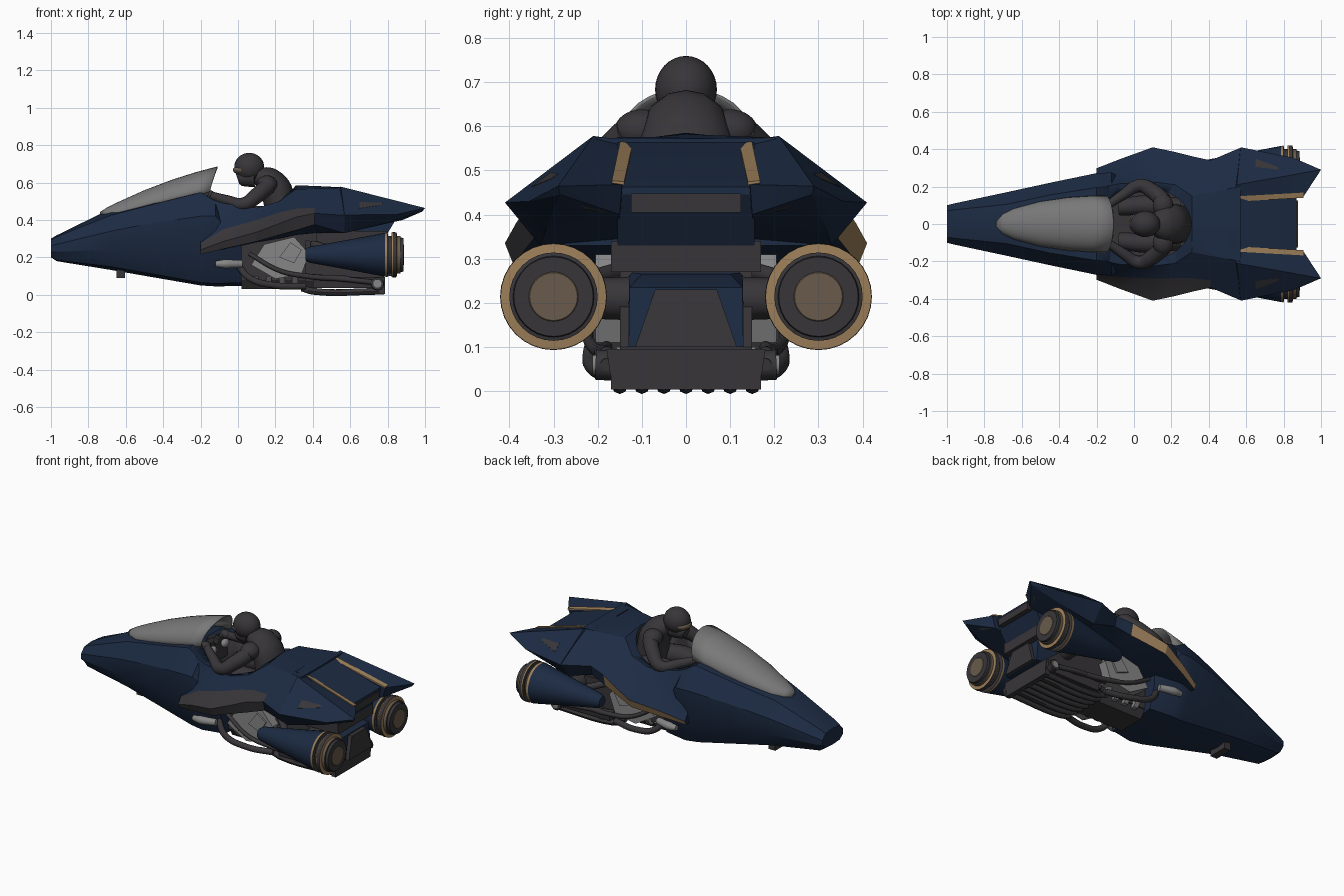
import bpy, bmesh, math

if "Cube" in bpy.data.objects:
    bpy.data.objects.remove(bpy.data.objects["Cube"])


def mat(name, c):
    m = bpy.data.materials.new(name)
    m.diffuse_color = (*c, 1)
    m.use_nodes = True
    m.node_tree.nodes["Principled BSDF"].inputs["Base Color"].default_value = m.diffuse_color
    return m


BLUE = mat("navy_paint", (0.0115, 0.0235, 0.055))
DARK = mat("charcoal", (0.039, 0.036, 0.040))
GOLD = mat("tan_gold", (0.33, 0.21, 0.10))
BROWN = mat("dull_brown", (0.14, 0.105, 0.07))
GLASS = mat("grey_canopy", (0.19, 0.19, 0.19))
STEEL = mat("light_steel", (0.24, 0.24, 0.24))


def finish(o, angle=30):
    bpy.ops.object.select_all(action='DESELECT')
    o.select_set(True)
    bpy.context.view_layer.objects.active = o
    bpy.ops.object.shade_smooth_by_angle(angle=math.radians(angle))
    return o


def from_bm(name, bm, mats, angle=30):
    bmesh.ops.recalc_face_normals(bm, faces=bm.faces)
    me = bpy.data.meshes.new(name)
    bm.to_mesh(me)
    bm.free()
    for m in mats:
        me.materials.append(m)
    o = bpy.data.objects.new(name, me)
    bpy.context.collection.objects.link(o)
    return finish(o, angle)


def loft(name, rings, mats, rule=None, caps=True, closed=True, angle=30):
    """Skin a list of equal-length rings; rule(ring, side) picks the colour."""
    bm = bmesh.new()
    vs = [[bm.verts.new(p) for p in r] for r in rings]
    n = len(rings[0])
    for i in range(len(rings) - 1):
        for j in range(n if closed else n - 1):
            k = (j + 1) % n
            f = bm.faces.new((vs[i][j], vs[i][k], vs[i + 1][k], vs[i + 1][j]))
            f.material_index = rule(i, j) if rule else 0
    if caps:
        bm.faces.new(vs[0])
        f = bm.faces.new(vs[-1])
        f.material_index = rule(len(rings) - 1, 0) if rule else 0
    return from_bm(name, bm, mats, angle)


def section(x, half):
    """Half outline from top centre to bottom centre, mirrored in y."""
    return [(x, y, z) for y, z in half] + [(x, -y, z) for y, z in half[-2:0:-1]]


def solid(name, pts, m, angle=20):
    bm = bmesh.new()
    for p in pts:
        bm.verts.new(p)
    bmesh.ops.convex_hull(bm, input=bm.verts)
    return from_bm(name, bm, [m], angle)


def box(name, x, y, z, m, taper=1.0, low=1.0):
    yc, yh = (y[0] + y[1]) / 2, (y[1] - y[0]) / 2
    return solid(name, [(a, yc + s * yh * (taper if c == z[1] else low), c)
                        for a in x for s in (1, -1) for c in z], m)


def lathe(name, profile, y, z, mats, idx, seg=32):
    rings = [[(x, y + r * math.cos(t * math.tau / seg), z + r * math.sin(t * math.tau / seg))
              for t in range(seg)] for x, r in profile]
    return loft(name, rings, mats, lambda i, j: idx[min(i, len(idx) - 1)])


def tube(name, pts, m, res=4):
    """Tapered tube through (x, y, z, radius) points."""
    cu = bpy.data.curves.new(name, 'CURVE')
    cu.dimensions, cu.bevel_depth, cu.bevel_resolution = '3D', 1.0, res
    cu.use_fill_caps, cu.resolution_u = True, 6
    sp = cu.splines.new('BEZIER')
    sp.bezier_points.add(len(pts) - 1)
    for b, (x, y, z, r) in zip(sp.bezier_points, pts):
        b.co, b.radius = (x, y, z), r
        b.handle_left_type = b.handle_right_type = 'AUTO'
    cu.materials.append(m)
    o = bpy.data.objects.new(name, cu)
    bpy.context.collection.objects.link(o)
    bpy.ops.object.select_all(action='DESELECT')
    o.select_set(True)
    bpy.context.view_layer.objects.active = o
    bpy.ops.object.convert(target='MESH')
    return finish(bpy.context.view_layer.objects.active, 45)


def ball(name, loc, scale, m):
    bpy.ops.mesh.primitive_uv_sphere_add(segments=24, ring_count=16, radius=1, location=loc)
    o = bpy.context.object
    o.name, o.scale = name, scale
    o.data.materials.append(m)
    return finish(o, 60)


# --- front hull, and upper body with side wings ---
F = [(-1.0, [(0, .30), (.07, .293), (.10, .26), (.10, .23), (.07, .205), (0, .20)]),
     (-.97, [(0, .318), (.075, .31), (.108, .27), (.108, .23), (.08, .185), (0, .18)]),
     (-.68, [(0, .46), (.105, .425), (.17, .34), (.168, .24), (.11, .15), (0, .133)]),
     (-.45, [(0, .505), (.155, .485), (.22, .385), (.218, .25), (.14, .11), (0, .093)]),
     (-.20, [(0, .55), (.195, .548), (.272, .42), (.268, .24), (.17, .065), (0, .05)]),
     (-.12, [(0, .50), (.20, .50), (.275, .42), (.262, .22), (.18, .06), (0, .045)]),
     (.02, [(0, .30), (.15, .30), (.20, .27), (.20, .20), (.16, .065), (0, .047)])]
U = [(-.20, [(0, .53), (.19, .53), (.272, .275), (.298, .24), (.285, .215), (.10, .22)]),
     (-.08, [(0, .48), (.215, .49), (.283, .35), (.345, .285), (.33, .245), (.10, .24)]),
     (.10, [(0, .46), (.225, .465), (.292, .40), (.41, .335), (.39, .285), (.15, .28)]),
     (.22, [(0, .50), (.21, .50), (.29, .44), (.385, .38), (.365, .32), (.15, .30)]),
     (.31, [(0, .585), (.15, .565), (.29, .46), (.362, .415), (.345, .345), (.15, .32)]),
     (.41, [(0, .582), (.17, .567), (.30, .465), (.34, .435), (.325, .375), (.15, .33)]),
     (.57, [(0, .572), (.20, .574), (.31, .50), (.408, .425), (.33, .33), (.15, .33)])]
front_hull = loft("front_hull", [section(x, h) for x, h in F], [BLUE, DARK])
# one wing has a gold lower lip, the other a dark worn panel
upper = loft("upper_body", [section(x, h + [(0, h[-1][1])]) for x, h in U], [BLUE, DARK, GOLD],
             lambda i, j: {3: 2 if i < 4 else 0, 8: 1, 9: 1}.get(j, 0) if i < 5 else 0)

# --- cockpit opening ---
rim = [(.055 + .25 * math.cos(a * math.tau / 40), .195 * math.sin(a * math.tau / 40)) for a in range(40)]
cutter = loft("cockpit_cutter", [[(x, y, z) for x, y in rim] for z in (.36, .9)],
              [BLUE, DARK], lambda i, j: 1)
for p in cutter.data.polygons:
    p.material_index = 1
for o in (front_hull, upper):
    md = o.modifiers.new("cockpit", 'BOOLEAN')
    md.operation, md.object, md.solver = 'DIFFERENCE', cutter, 'EXACT'
    bpy.context.view_layer.objects.active = o
    bpy.ops.object.modifier_apply(modifier=md.name)
bpy.data.objects.remove(cutter)
loft("cockpit_floor", [[(x, y, z) for x, y in rim] for z in (.345, .365)], [DARK])

# --- canopy ---
C = [(-.735, .01, .425, .44), (-.70, .05, .43, .462), (-.64, .08, .43, .492), (-.5, .118, .465, .555),
     (-.35, .14, .50, .612), (-.22, .148, .53, .653), (-.15, .148, .55, .682)]
arc = [math.pi * k / 16 for k in range(17)]
canopy = loft("canopy", [[(x + (.04 * math.sin(a) if x > -.2 else 0), w * math.cos(a),
                           b + (t - b) * math.sin(a) ** .8) for a in arc] for x, w, b, t in C],
              [GLASS, DARK], caps=False, closed=False, angle=50)
sol = canopy.modifiers.new("thickness", 'SOLIDIFY')
sol.thickness, sol.offset, sol.material_offset = .008, 0, 0

# --- rear deck ---
solid("tail_deck", [(x, s * .155, z) for s in (1, -1) for x, z in
                    ((.5, .575), (.55, .57), (.87, .462), (.87, .445), (.8, .33), (.5, .33))], BLUE)
box("tail_slot", (.8, .876), (-.125, .125), (.405, .447), DARK)
box("tail_underside", (.42, .80), (-.17, .17), (.27, .34), DARK)


def fin_z(x, y):
    return .578 - .1285 * (x - .55) - .752 * (y - .21)


for s, side in ((1, "left"), (-1, "right")):
    # --- tail fins ---
    solid(side + "_tail_fin", [(x, s * y, z) for x, y, z in (
        (.52, .12, .564), (.55, .21, .578), (.57, .41, .427), (.57, .33, .33), (.54, .15, .34),
        (.905, .145, .468), (.88, .15, .40), (1, .29, .464), (.985, .285, .445), (.85, .355, .43),
        (.80, .31, .385))], BLUE)
    solid(side + "_fin_stripe", [(x, s * y, z + d) for d in (0, .007) for x, y, z in (
        (.55, .120, .558), (.55, .148, .564), (.905, .140, .467), (.905, .168, .470))], GOLD)
    solid(side + "_fin_vent", [(x, s * y, fin_z(x, y) + d) for d in (-.004, .003)
                               for x, y in ((.65, .35), (.65, .305), (.775, .29), (.77, .305))], DARK)
    solid(side + "_fin_outlet", [(x, s * y, z) for x, y, z in (
        (.89, .16, .437), (.945, .245, .44), (.882, .16, .402), (.905, .23, .412), (.93, .245, .425),
        (.85, .17, .41))], DARK)

    # --- engine pods ---
    lathe(side + "_engine_pod", [(.36, .03), (.38, .042), (.60, .082), (.785, .117), (.80, .119),
                                 (.803, .10), (.82, .10), (.822, .119), (.828, .121), (.848, .12), (.85, .10),
                                 (.868, .10), (.87, .092), (.886, .09), (.886, .056), (.888, .054)],
          s * .30, .214, [BLUE, DARK, GOLD, BROWN],
          [0, 0, 0, 2, 1, 1, 1, 2, 1, 2, 3, 1, 1, 1, 3, 3])
    tube(side + "_pod_strut", [(.62, s * .1, .21, .05), (.62, s * .25, .21, .045)], DARK)
    tube(side + "_pod_brace", [(.40, s * .16, .27, .02), (.52, s * .27, .24, .02)], DARK)

    # --- engine plumbing ---
    tube(side + "_exhaust_pipe", [(.0, s * .19, .16, .018), (.06, s * .215, .09, .018),
                                  (.2, s * .205, .05, .018), (.36, s * .17, .045, .018)], DARK)
    tube(side + "_upper_pipe", [(.06, s * .2, .22, .012), (.22, s * .222, .13, .012),
                                (.36, s * .21, .10, .014), (.6, s * .18, .085, .016)], DARK)
    tube(side + "_intake", [(-.12, s * .262, .165, .016), (-.07, s * .262, .165, .024),
                            (.02, s * .24, .165, .02)], STEEL)
    solid(side + "_cylinder_head", [(x, s * y, z) for y in (.08, .205) for x, z in (
        (.07, .16), (.2, .085), (.34, .11), (.38, .22), (.3, .31), (.14, .27))], STEEL)
    solid(side + "_head_cover", [(x, s * y, z) for y in (.19, .216) for x, z in (
        (.22, .20), (.30, .17), (.34, .24), (.28, .28))], STEEL)
    tube(side + "_end_canister", [(.745, s * .10, .055, .036), (.745, s * .205, .06, .034)], DARK)
    tube(side + "_canister_cap", [(.745, s * .2, .06, .022), (.745, s * .212, .06, .022)], STEEL)
    tube(side + "_side_rail", [(.36, s * .18, .10, .014), (.55, s * .195, .085, .014),
                               (.78, s * .18, .06, .014)], DARK)

# --- engine core ---
box("engine_block", (.0, .45), (-.12, .12), (.08, .33), DARK)
solid("gearbox", [(x, y, z) for y in (-.15, .15) for x, z in (
    (.36, .07), (.36, .29), (.55, .28), (.78, .10), (.78, .06))], DARK)
solid("rear_housing", [(x, s * y, z) for s in (1, -1) for x, y, z in (
    (.5, .13, .27), (.72, .10, .265), (.80, .128, .235), (.815, .13, .10), (.5, .13, .10))], BLUE)
solid("rear_grille", [(x, s * y, z) for s in (1, -1) for x, y, z in (
    (.80, .07, .23), (.825, .07, .23), (.80, .115, .10), (.835, .115, .10))], DARK)
box("lower_tray", (.40, .785), (-.18, .18), (.035, .095), DARK, low=.95)
box("rear_bumper", (.755, .785), (-.17, .17), (.004, .04), DARK)
box("sump", (.02, .42), (-.12, .12), (.03, .09), DARK, low=.7)
for k in range(7):
    y = -.15 + .05 * k
    tube("under_rib", [(.34, y, .036, .017), (.40, y, .019, .018), (.78, y, .019, .018)], DARK, 2)
for k in range(4):
    box("engine_fin", (.08 + .07 * k, .11 + .07 * k), (-.16, .16), (.06, .10), STEEL, low=.8)
box("nose_bracket", (-.65, -.605), (-.06, .06), (.09, .15), DARK)

# --- rider ---
ball("helmet", (.06, 0, .683), (.08, .07, .076), DARK)
tube("helmet_chin", [(.085, 0, .63, .055), (.01, 0, .622, .042), (-.002, 0, .618, .03)], DARK)
ball("visor", (.025, 0, .668), (.052, .058, .028), BROWN)
torso = tube("torso", [(.24, 0, .38, .085), (.225, 0, .48, .085), (.20, 0, .565, .085),
                       (.155, 0, .612, .075), (.10, 0, .64, .045)], DARK)
torso.scale.y = 1.25
for s, side in ((1, "left"), (-1, "right")):
    ball(side + "_shoulder", (.155, s * .10, .59), (.055, .062, .048), DARK)
    tube(side + "_arm", [(.16, s * .12, .582, .045), (.10, s * .175, .53, .042), (.03, s * .205, .485, .036),
                         (-.06, s * .155, .505, .028), (-.14, s * .10, .53, .022)], DARK)
    ball(side + "_glove", (-.155, s * .095, .535), (.032, .028, .025), DARK)
    tube(side + "_thigh", [(.24, s * .08, .40, .06), (.08, s * .10, .42, .055),
                           (-.08, s * .09, .40, .045)], DARK)
    tube(side + "_grip", [(-.16, s * .05, .53, .012), (-.17, s * .13, .54, .012)], DARK)
    ball(side + "_gauge", (-.13, s * .06, .50), (.02, .03, .025), STEEL)
box("dashboard", (-.22, -.15), (-.14, .14), (.40, .53), DARK, .8)
tube("steering_column", [(-.2, 0, .5, .02), (-.15, 0, .53, .02)], DARK)
